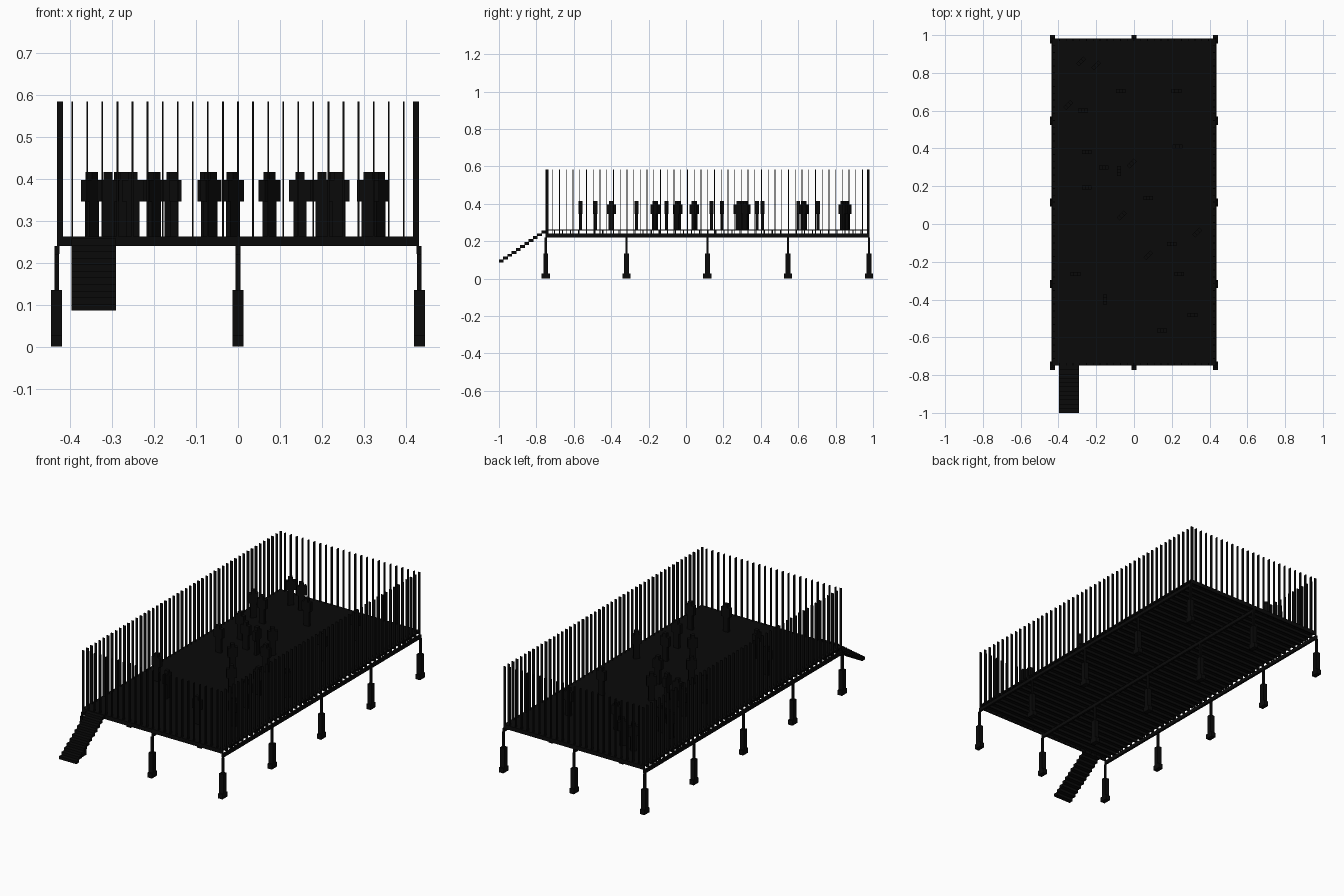
import bpy, bmesh, math
from mathutils import Matrix

if "Cube" in bpy.data.objects:
    bpy.data.objects.remove(bpy.data.objects["Cube"])

black = bpy.data.materials.new("black")
black.diffuse_color = (0.003, 0.003, 0.003, 1)
black.use_nodes = True
black.node_tree.nodes["Principled BSDF"].inputs["Base Color"].default_value = black.diffuse_color


def build(name, boxes):
    """Make one object from boxes (x0, x1, y0, y1, z0, z1)."""
    bm = bmesh.new()
    for x0, x1, y0, y1, z0, z1 in boxes:
        m = Matrix.Translation(((x0 + x1) / 2, (y0 + y1) / 2, (z0 + z1) / 2)) \
            @ Matrix.Diagonal((x1 - x0, y1 - y0, z1 - z0, 1))
        bmesh.ops.create_cube(bm, size=1, matrix=m)
    me = bpy.data.meshes.new(name)
    bm.to_mesh(me)
    bm.free()
    me.materials.append(black)
    ob = bpy.data.objects.new(name, me)
    bpy.context.collection.objects.link(ob)
    return ob


def col(x, y, wx, wy, z0, z1):
    return (x - wx / 2, x + wx / 2, y - wy / 2, y + wy / 2, z0, z1)


X, Y0, Y1 = 0.431, -0.75, 0.982

# Footings and posts on a 3 x 5 grid
rows = [-0.75 + 0.432 * i for i in range(5)]
grid = [(x, y) for x in (-0.432, 0, 0.432) for y in rows]
build("footing_pads", [col(x, y, 0.026, 0.044, 0, 0.027) for x, y in grid])
build("footing_columns", [col(x, y, 0.026, 0.026, 0.027, 0.135) for x, y in grid])
build("posts", [col(x, y, 0.011, 0.011, 0.135, 0.221) for x, y in grid])

# Long beams, cross joists and deck
build("beams", [(x - 0.0055, x + 0.0055, Y0, Y1, 0.221, 0.24) for x in (-0.431, 0, 0.431)])
n = 40
build("joists", [col(0, Y0 + 0.003 + (Y1 - Y0 - 0.006) * i / n, 2 * X, 0.006, 0.24, 0.256)
                 for i in range(n + 1)])
build("deck", [(-X, X, Y0, Y1, 0.256, 0.262)])

# Railing slats, standing edge-on to each side
side = [Y0 + 0.002 + (Y1 - Y0 - 0.004) * i / 48 for i in range(49)]
ends = [0.0359 * i for i in range(-11, 12)]
build("side_railing", [col(s * 0.424, y, 0.014, 0.004, 0.24, 0.584) for s in (-1, 1) for y in side])
build("end_railing", [col(x, y, 0.004, 0.014, 0.24, 0.584)
                      for y in (Y0 + 0.007, Y1 - 0.007) for x in ends])

# Open stair treads
steps = 11
d, h = 0.25 / steps, (0.258 - 0.086) / steps
build("stair_treads", [(-0.397, -0.29, -1 + d * i, -1 + d * (i + 1) + 0.002,
                        0.086 + h * i, 0.086 + h * (i + 1)) for i in range(steps)])

# Blocky standing figures: x, y, turn in degrees
people = [(.148, -.565, 0), (.31, -.483, 0), (-.153, -.4, 90), (.24, -.265, 0), (-.31, -.265, 0),
          (.075, -.165, 45), (.2, -.105, 0), (.335, -.045, 45), (-.065, .045, 45), (.075, .137, 0),
          (-.25, .192, 0), (-.012, .32, 45), (-.08, .28, 90), (-.16, .3, 0), (.23, .41, 0),
          (-.25, .38, 0), (-.348, .63, 45), (-.27, .6, 0), (-.07, .705, 0), (.225, .705, 0),
          (-.2, .84, 45), (-.28, .86, 45)]
for i, (x, y, turn) in enumerate(people):
    ob = build(f"figure_{i + 1}", [
        (-0.0155, 0.0155, -0.008, 0.008, 0, 0.083),
        (-0.026, 0.026, -0.0105, 0.0105, 0.083, 0.135),
        (-0.0105, 0.0105, -0.0105, 0.0105, 0.135, 0.154)])
    ob.location = (x, y, 0.262)
    ob.rotation_euler.z = math.radians(turn)
